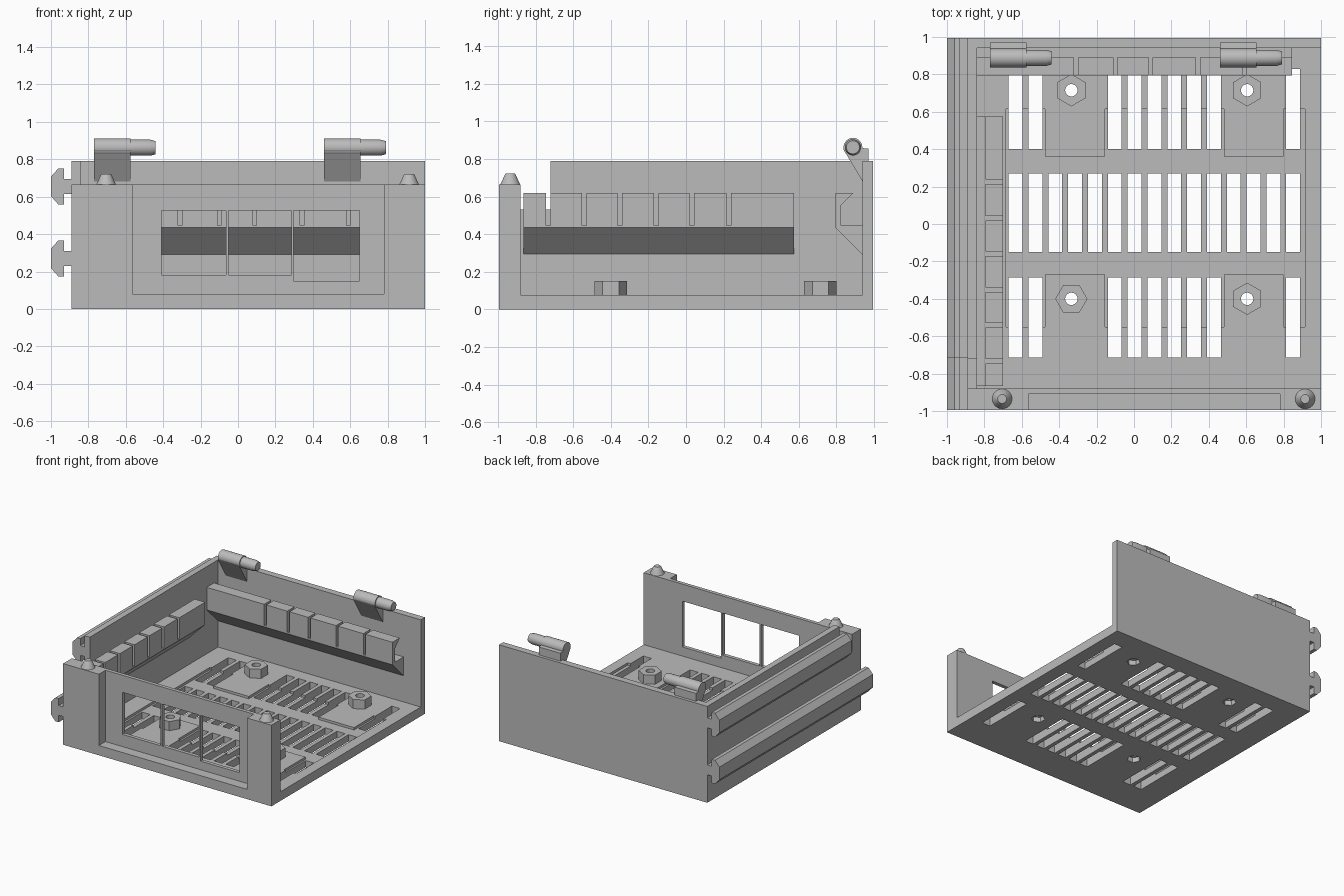
import bpy, bmesh
from math import radians, cos, sin, pi
from mathutils import Matrix, Vector

if "Cube" in bpy.data.objects:
    bpy.data.objects.remove(bpy.data.objects["Cube"], do_unlink=True)

grey = bpy.data.materials.new("plain grey plastic")
grey.use_nodes = True
grey.diffuse_color = (0.5, 0.5, 0.5, 1)
grey.node_tree.nodes["Principled BSDF"].inputs["Base Color"].default_value = (0.5, 0.5, 0.5, 1)

LEFT, RIGHT, END, FLOOR = -0.89, 1.0, 0.995, 0.075


def finish(name, bm):
    bmesh.ops.recalc_face_normals(bm, faces=bm.faces)
    mesh = bpy.data.meshes.new(name)
    bm.to_mesh(mesh)
    bm.free()
    mesh.materials.append(grey)
    obj = bpy.data.objects.new(name, mesh)
    bpy.context.collection.objects.link(obj)
    return obj


def boxes(name, spans):
    """One object made of boxes, each given as (x0, x1, y0, y1, z0, z1)."""
    bm = bmesh.new()
    for x0, x1, y0, y1, z0, z1 in spans:
        centre = Vector((x0 + x1, y0 + y1, z0 + z1)) / 2
        size = Matrix.Diagonal((x1 - x0, y1 - y0, z1 - z0, 1))
        bmesh.ops.create_cube(bm, size=1, matrix=Matrix.Translation(centre) @ size)
    return finish(name, bm)


def prism(name, profile, axis, start, stop):
    """Extrude a profile of (other axis, z) points along x or y."""
    bm = bmesh.new()
    place = (lambda p: (start, *p)) if axis == "x" else (lambda p: (p[0], start, p[1]))
    face = bm.faces.new([bm.verts.new(place(p)) for p in profile])
    moved = bmesh.ops.extrude_face_region(bm, geom=[face])["geom"]
    step = stop - start
    bmesh.ops.translate(bm, verts=[v for v in moved if isinstance(v, bmesh.types.BMVert)],
                        vec=(step, 0, 0) if axis == "x" else (0, step, 0))
    return finish(name, bm)


def lathe(name, rings, centre, sides=24, axis="z", turn=0):
    """Turned solid from (radius, height) rings."""
    bm = bmesh.new()
    loops = []
    for r, h in rings:
        loop = []
        for i in range(sides):
            a = turn + 2 * pi * i / sides
            u, v = r * cos(a), r * sin(a)
            offset = (u, v, h) if axis == "z" else (h, u, v)
            loop.append(bm.verts.new(Vector(centre) + Vector(offset)))
        loops.append(loop)
    for low, high in zip(loops, loops[1:]):
        for i in range(sides):
            j = (i + 1) % sides
            bm.faces.new((low[i], low[j], high[j], high[i]))
    bm.faces.new(loops[0])
    bm.faces.new(loops[-1])
    return finish(name, bm)


def activate(obj):
    bpy.ops.object.select_all(action="DESELECT")
    obj.select_set(True)
    bpy.context.view_layer.objects.active = obj


def cut(obj, *cutters):
    for cutter in cutters:
        mod = obj.modifiers.new("cut", "BOOLEAN")
        mod.operation, mod.solver, mod.object = "DIFFERENCE", "EXACT", cutter
        activate(obj)
        bpy.ops.object.modifier_apply(modifier=mod.name)
        bpy.data.objects.remove(cutter, do_unlink=True)


def smooth(obj):
    activate(obj)
    bpy.ops.object.shade_smooth_by_angle(angle=radians(30))


# Floor with a shallow recess that leaves four pads, and vent slots
floor = boxes("floor", [(LEFT, RIGHT, -END, END, 0, FLOOR)])
recess_z = (FLOOR - 0.02, 0.2)
band = boxes("recess_band", [(-0.685, 0.915, -0.27, 0.36, *recess_z)])
columns = boxes("recess_columns", [(x0, x1, -0.55, 0.615, *recess_z) for x0, x1 in
                                   ((-0.685, -0.475), (-0.155, 0.48), (0.80, 0.915))])
slots = []
for k in range(15):
    x = -0.633 + 0.106 * k
    for y0, y1 in ((-0.715, -0.285), (-0.15, 0.27), (0.4, 0.83)):
        if y0 == -0.15 or k not in (2, 3, 4, 11, 12, 13):
            slots.append((x - 0.037, x + 0.037, y0, y1, -0.1, 0.3))
cut(floor, band, columns, boxes("slots", slots))

# Hexagonal standoffs with screw holes through the floor
for x in (-0.335, 0.605):
    for y in (-0.4, 0.715):
        turn = 0 if x < 0 and y < 0 else pi / 6
        standoff = lathe("standoff", [(0.086, FLOOR), (0.086, 0.15)], (x, y, 0), 6, turn=turn)
        hole = [(0.033, -0.1), (0.033, 0.3)]
        cut(standoff, lathe("hole", hole, (x, y, 0)))
        cut(floor, lathe("hole", hole, (x, y, 0)),
            lathe("nut_pocket", [(0.052, -0.1), (0.052, 0.04)], (x, y, 0), 6, turn=turn))

# Back wall and stepped left-hand wall; the other side stays open
boxes("back_wall", [(LEFT, RIGHT, 0.94, END, FLOOR, 0.79)])
prism("side_wall", [(-0.88, FLOOR), (-0.88, 0.53), (-0.72, 0.53), (-0.72, 0.79),
                    (0.94, 0.79), (0.94, FLOOR)], "x", LEFT, -0.84)

# Front wall: recessed face with three windows between two posts
front = boxes("front_wall", [(LEFT, RIGHT, -END, -0.88, FLOOR, 0.665)])
cut(front,
    boxes("face_recess", [(-0.565, 0.78, -1.2, -0.91, FLOOR + 0.005, 0.8)]),
    boxes("windows", [(x0, x1, -1.2, -0.8, z0, 0.525) for x0, x1, z0 in
                      ((-0.41, -0.065, 0.18), (-0.05, 0.285, 0.18), (0.297, 0.65, 0.15))]))

# Locating pegs on the posts
for x in (-0.705, 0.915):
    smooth(lathe("locating_peg", [(0.053, 0.665), (0.045, 0.68), (0.03, 0.715), (0.024, 0.722)],
                 (x, -0.935, 0)))

# Cable channels: sloped underside, open trough and a slit, hooked lip
def channel_profile(wall, sign):
    shape = ((0, 0.29), (0.145, 0.435), (0.145, 0.62), (0.05, 0.62),
             (0.115, 0.555), (0.115, 0.445), (0, 0.445))
    return [(wall + sign * d, z) for d, z in shape]


back_channel = prism("back_channel", channel_profile(0.94, -1), "x", -0.84, 0.845)
cut(back_channel, boxes("slits", [(x - 0.01, x + 0.01, 0.7, 0.92, 0.447, 0.7)
                                  for x in (-0.31, -0.1, 0.09, 0.342, 0.59)]))
side_channel = prism("side_channel", channel_profile(-0.845, 1), "y", -0.865, 0.575)
cut(side_channel, boxes("slits", [(-0.82, -0.6, y - 0.012, y + 0.012, 0.447, 0.7)
                                  for y in (-0.733, -0.542, -0.352, -0.158, 0.03, 0.227)]))

# Outer mounting rails with a T section
rail_half = ((LEFT, 0.04), (-0.93, 0.04), (-0.93, 0.097), (-0.96, 0.097), (-1.0, 0.052))
for name, z, start in (("upper_rail", 0.655, -0.715), ("lower_rail", 0.27, -END)):
    upper = [(x, z + h) for x, h in rail_half]
    lower = [(x, z - h) for x, h in reversed(rail_half)]
    prism(name, upper + lower, "y", start, END)

# Hinge brackets with barrel and tapered pin
for x in (-0.77, 0.46):
    prism("hinge_bracket", [(0.94, 0.68), (0.838, 0.85), (0.885, 0.862), (0.97, 0.855),
                            (0.97, 0.79), (0.94, 0.79)], "x", x, x + 0.195)
    smooth(lathe("hinge_pin", [(0.05, 0), (0.05, 0.195), (0.043, 0.196), (0.043, 0.3), (0.035, 0.33)],
                 (x, 0.888, 0.862), 32, axis="x"))
